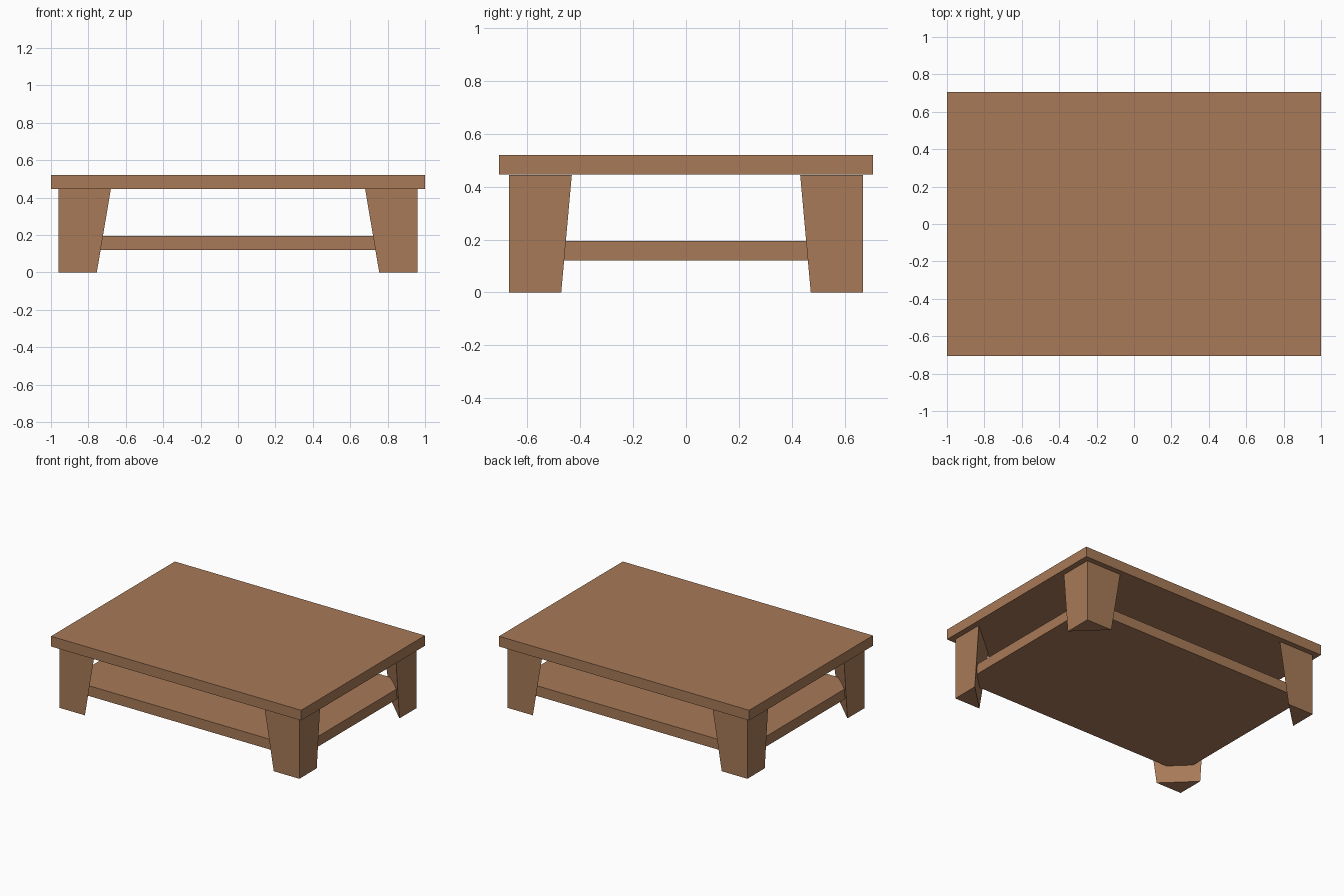
import bpy
import bmesh

if "Cube" in bpy.data.objects:
    bpy.data.objects.remove(bpy.data.objects["Cube"])

wood = bpy.data.materials.new("warm brown wood")
wood.diffuse_color = (0.392, 0.195, 0.095, 1)
wood.use_nodes = True
wood.node_tree.nodes["Principled BSDF"].inputs["Base Color"].default_value = wood.diffuse_color


def add_object(name, bm):
    bmesh.ops.recalc_face_normals(bm, faces=bm.faces)
    mesh = bpy.data.meshes.new(name)
    bm.to_mesh(mesh)
    bm.free()
    mesh.materials.append(wood)
    obj = bpy.data.objects.new(name, mesh)
    bpy.context.collection.objects.link(obj)
    return obj


def slab(name, half_x, half_y, z0, z1):
    bm = bmesh.new()
    bmesh.ops.create_cube(bm, size=2)
    bmesh.ops.scale(bm, vec=(half_x, half_y, (z1 - z0) / 2), verts=bm.verts)
    bmesh.ops.translate(bm, vec=(0, 0, (z0 + z1) / 2), verts=bm.verts)
    return add_object(name, bm)


def leg(name, sx, sy):
    """Triangular corner leg, tapering towards the floor."""
    bm = bmesh.new()
    rings = []
    for z, inner_x, inner_y in ((0, 0.755, 0.472), (0.445, 0.68, 0.432)):
        corners = ((0.96, 0.67), (inner_x, 0.67), (0.96, inner_y))
        rings.append([bm.verts.new((sx * x, sy * y, z)) for x, y in corners])
    low, high = rings
    bm.faces.new(low)
    bm.faces.new(high)
    for i in range(3):
        j = (i + 1) % 3
        bm.faces.new((low[i], low[j], high[j], high[i]))
    return add_object(name, bm)


# Table top and lower shelf (shelf corners are buried in the legs)
slab("table_top", 1.0, 0.707, 0.446, 0.52)
slab("lower_shelf", 0.922, 0.62, 0.12, 0.194)

# Four corner legs
for side_x, sx in (("left", -1), ("right", 1)):
    for side_y, sy in (("front", -1), ("back", 1)):
        leg(f"{side_y}_{side_x}_leg", sx, sy)
